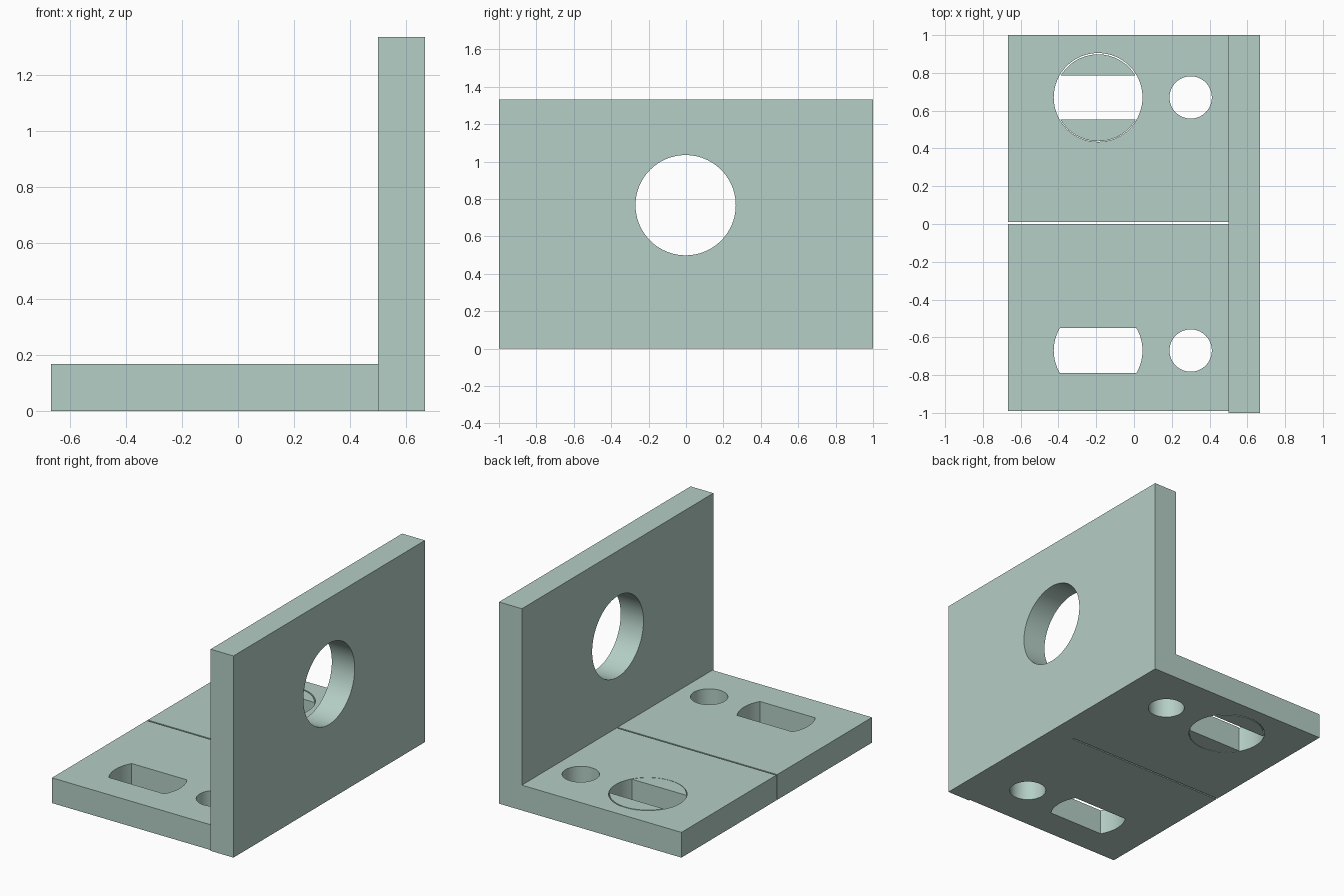
import bpy, bmesh
from math import sin, cos, asin, pi, radians
from mathutils import Matrix, Vector

cube = bpy.data.objects.get("Cube")
if cube:
    bpy.data.objects.remove(cube, do_unlink=True)

# Single material
COLOUR = (0.46, 0.62, 0.56, 1)
mat = bpy.data.materials.new("pale sage green")
mat.use_nodes = True
mat.diffuse_color = COLOUR
mat.node_tree.nodes["Principled BSDF"].inputs["Base Color"].default_value = COLOUR

X0, X1, WALL, THICK, HEIGHT = -0.667, 0.667, 0.5, 0.167, 1.333
OVER = 0.05  # how far cutters poke through
ROT_X = Matrix.Rotation(pi / 2, 4, "X")  # profile in xz, extruded along -y
ROT_Y = Matrix(((0, 0, 1, 0), (1, 0, 0, 0), (0, 1, 0, 0), (0, 0, 0, 1)))  # profile in yz, along x


def prism(name, points, start, end, turn=Matrix()):
    """Extrude a flat outline between two heights, then turn it."""
    bm = bmesh.new()
    face = bm.faces.new([bm.verts.new((x, y, start)) for x, y in points])
    top = bmesh.ops.extrude_face_region(bm, geom=[face])["geom"]
    verts = [v for v in top if isinstance(v, bmesh.types.BMVert)]
    bmesh.ops.translate(bm, verts=verts, vec=Vector((0, 0, end - start)))
    bmesh.ops.transform(bm, matrix=turn, verts=bm.verts)
    bmesh.ops.recalc_face_normals(bm, faces=bm.faces)
    mesh = bpy.data.meshes.new(name)
    bm.to_mesh(mesh)
    bm.free()
    mesh.materials.append(mat)
    obj = bpy.data.objects.new(name, mesh)
    bpy.context.collection.objects.link(obj)
    return obj


def arc(cx, cy, r, a, b, n):
    return [(cx + r * cos(a + (b - a) * i / n), cy + r * sin(a + (b - a) * i / n))
            for i in range(n + 1)]


def circle(cx, cy, r, n=64):
    return arc(cx, cy, r, 0, 2 * pi, n)[:-1]


def rect(x0, x1, y0, y1):
    return [(x0, y0), (x1, y0), (x1, y1), (x0, y1)]


def slot(cx, cy, r, half):
    """Circle with its two y ends cut flat."""
    a = asin(half / r)
    return arc(cx, cy, r, -a, a, 12) + arc(cx, cy, r, pi - a, pi + a, 12)


def smooth(obj):
    bpy.ops.object.select_all(action="DESELECT")
    obj.select_set(True)
    bpy.context.view_layer.objects.active = obj
    bpy.ops.object.shade_smooth_by_angle(angle=radians(30))


# L-shaped bracket
bracket = prism("angle_bracket", [(X0, 0), (X1, 0), (X1, HEIGHT), (WALL, HEIGHT),
                                  (WALL, THICK), (X0, THICK)], -1, 1, ROT_X)

# Cutters: bolt holes, slot, round opening, split in the foot, front step, wall hole
SLOT_X, BACK_Y, FRONT_Y, R, HALF = -0.19, 0.67, -0.67, 0.235, 0.117
low, high = -OVER, THICK + OVER
cutters = [prism("bolt_hole_cutter", circle(0.3, y, 0.112), low, high)
           for y in (FRONT_Y, BACK_Y)]
cutters += [
    prism("slot_cutter", slot(SLOT_X, FRONT_Y, R, HALF + 0.003), low, high),
    prism("round_opening_cutter", circle(SLOT_X, BACK_Y, R), low, high),
    prism("split_cutter", rect(X0 - OVER, WALL, 0, 0.01), low, high),
    prism("step_cutter", rect(X0 - OVER, WALL, -1 - OVER, -0.99), low, high),
    prism("wall_hole_cutter", circle(-0.002, 0.767, 0.268, 96), WALL - OVER, X1 + OVER, ROT_Y),
]
bpy.context.view_layer.objects.active = bracket
for cutter in cutters:
    cutter.hide_render = True
    mod = bracket.modifiers.new(cutter.name, "BOOLEAN")
    mod.operation, mod.solver, mod.object = "DIFFERENCE", "EXACT", cutter
    bpy.ops.object.modifier_apply(modifier=mod.name)
for cutter in cutters:
    bpy.data.objects.remove(cutter, do_unlink=True)
smooth(bracket)

# Loose insert segments that narrow the round opening to a slot
INSERT_R, INSERT_Y = 0.230, 0.668
for name, side in (("back_insert", 1), ("front_insert", -1)):
    flat = BACK_Y + side * HALF - INSERT_Y
    a = asin(flat / INSERT_R)
    end = pi - a if side > 0 else -pi - a
    smooth(prism(name, arc(SLOT_X, INSERT_Y, INSERT_R, a, end, 32), 0, THICK))
